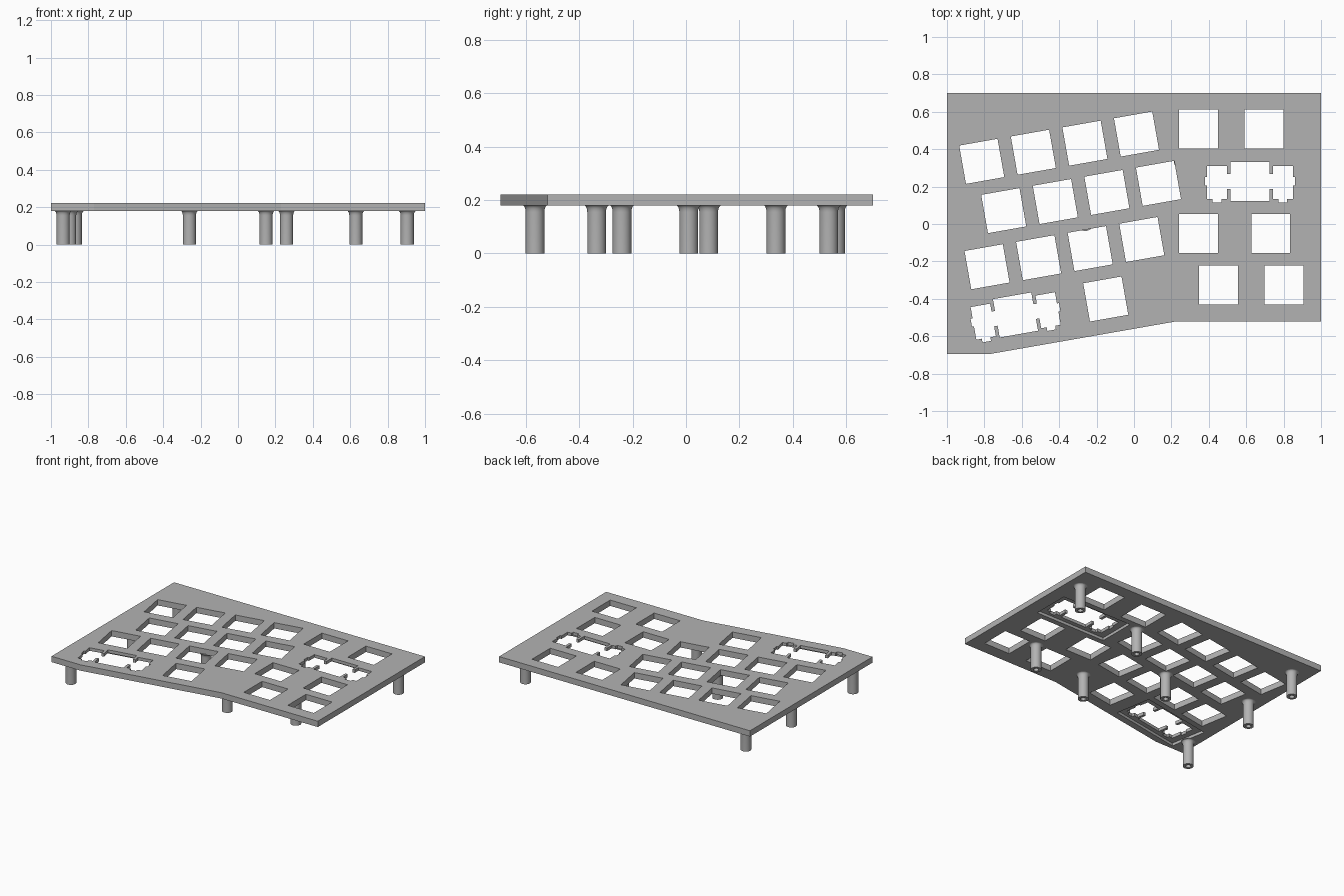
import bpy, bmesh, math
from mathutils import Matrix, Vector

cube = bpy.data.objects.get("Cube")
if cube:
    bpy.data.objects.remove(cube, do_unlink=True)

BOTTOM, TOP = 0.18, 0.222
UNIT, HALF = 0.28, 0.104      # key pitch and half of a switch opening
TILT = math.radians(10)

grey = bpy.data.materials.new("plate_grey")
grey.use_nodes = True
colour = (0.45, 0.45, 0.45, 1)
grey.diffuse_color = colour
grey.node_tree.nodes["Principled BSDF"].inputs["Base Color"].default_value = colour


def prism(bm, points, z0, z1, place=Matrix()):
    """Extrude a flat outline from z0 to z1."""
    face = bm.faces.new([bm.verts.new(place @ Vector((x, y, z0))) for x, y in points])
    new = bmesh.ops.extrude_face_region(bm, geom=[face])["geom"]
    verts = [v for v in new if isinstance(v, bmesh.types.BMVert)]
    bmesh.ops.translate(bm, vec=(0, 0, z1 - z0), verts=verts)


def finish(bm, name):
    bmesh.ops.recalc_face_normals(bm, faces=bm.faces[:])
    mesh = bpy.data.meshes.new(name)
    bm.to_mesh(mesh)
    bm.free()
    mesh.materials.append(grey)
    obj = bpy.data.objects.new(name, mesh)
    bpy.context.collection.objects.link(obj)
    return obj


def rect(x, y):
    return [(-x, -y), (x, -y), (x, y), (-x, y)]


def at(x, y, angle=0):
    return Matrix.Translation((x, y, 0)) @ Matrix.Rotation(angle, 4, "Z")


# Switch positions: tilted block on the left, straight block on the right
block = at(-0.814, 0.335, TILT)
rows = [[0, 1, 2, 3], [0.25, 1.25, 2.25, 3.25], [-0.25, 0.75, 1.75, 2.75], [1.875]]
switches = [block @ at(col * UNIT, -r * UNIT) for r, row in enumerate(rows) for col in row]
for y, xs in ((0.507, (0.345, 0.696)), (-0.05, (0.345, 0.731)), (-0.327, (0.452, 0.802))):
    switches += [at(x, y) for x in xs]
wide_keys = [block @ at(0.125 * UNIT, -3 * UNIT), at(0.62, 0.228)]

# Wide-key opening: square with a stabilizer slot on each side
half = [(HALF, HALF), (HALF, 0.04), (0.123, 0.04), (0.123, 0.083), (0.229, 0.083),
        (0.229, 0.022), (0.24, 0.022), (0.24, -0.022), (0.229, -0.022),
        (0.229, -0.094), (0.199, -0.094), (0.199, -0.114), (0.153, -0.114),
        (0.153, -0.094), (0.123, -0.094), (0.123, -0.04), (HALF, -0.04), (HALF, -HALF)]
wide_outline = half + [(-x, y) for x, y in reversed(half)]

# Plate
bm = bmesh.new()
prism(bm, [(-1, 0.7), (-1, -0.695), (-0.77, -0.695), (0.23, -0.52), (1, -0.52), (1, 0.7)],
      BOTTOM, TOP)
plate = finish(bm, "plate")

# Cutters: openings, then shallow recesses beneath the wide keys
openings = bmesh.new()
for place in switches:
    prism(openings, rect(HALF, HALF), 0.1, 0.3, place)
for place in wide_keys:
    prism(openings, wide_outline, 0.1, 0.3, place)
recesses = bmesh.new()
for place in wide_keys:
    prism(recesses, rect(0.28, 0.135), 0.1, 0.2, place)

bpy.context.view_layer.objects.active = plate
for cutter in (finish(recesses, "recess_cutter"), finish(openings, "opening_cutter")):
    cutter.hide_render = True
    mod = plate.modifiers.new("cut", "BOOLEAN")
    mod.operation = "DIFFERENCE"
    mod.solver = "EXACT"
    mod.object = cutter
    bpy.ops.object.modifier_apply(modifier=mod.name)
    bpy.data.objects.remove(cutter, do_unlink=True)

# Hollow standoffs with a flared top
R, BORE, FLARE = 0.035, 0.017, 0.012
profile = [(0, 0.13), (BORE, 0.13), (BORE, 0), (R, 0)]
for i in range(6):
    a = math.radians(18 * i)
    profile.append((R + FLARE * (1 - math.cos(a)), BOTTOM - 0.025 * (1 - math.sin(a))))
profile.append((R + FLARE, BOTTOM + 0.005))

posts = [(0.905, 0.535), (0.63, -0.24), (0.26, 0.337), (0.15, -0.335),
         (-0.26, 0.01), (-0.9, 0.085), (-0.87, 0.56), (-0.935, -0.566)]
for n, (x, y) in enumerate(posts, 1):
    bm = bmesh.new()
    ring = [bm.verts.new((r, 0, z)) for r, z in profile]
    edges = [bm.edges.new(pair) for pair in zip(ring, ring[1:])]
    bmesh.ops.spin(bm, geom=ring + edges, cent=(0, 0, 0), axis=(0, 0, 1),
                   angle=math.tau, steps=32)
    bmesh.ops.remove_doubles(bm, verts=bm.verts[:], dist=0.0001)
    rim = [e for e in bm.edges if e.is_boundary]
    bmesh.ops.holes_fill(bm, edges=rim, sides=0)
    post = finish(bm, f"standoff_{n}")
    post.location = (x, y, 0)
    bpy.ops.object.select_all(action="DESELECT")
    post.select_set(True)
    bpy.context.view_layer.objects.active = post
    bpy.ops.object.shade_smooth_by_angle(angle=math.radians(35))
